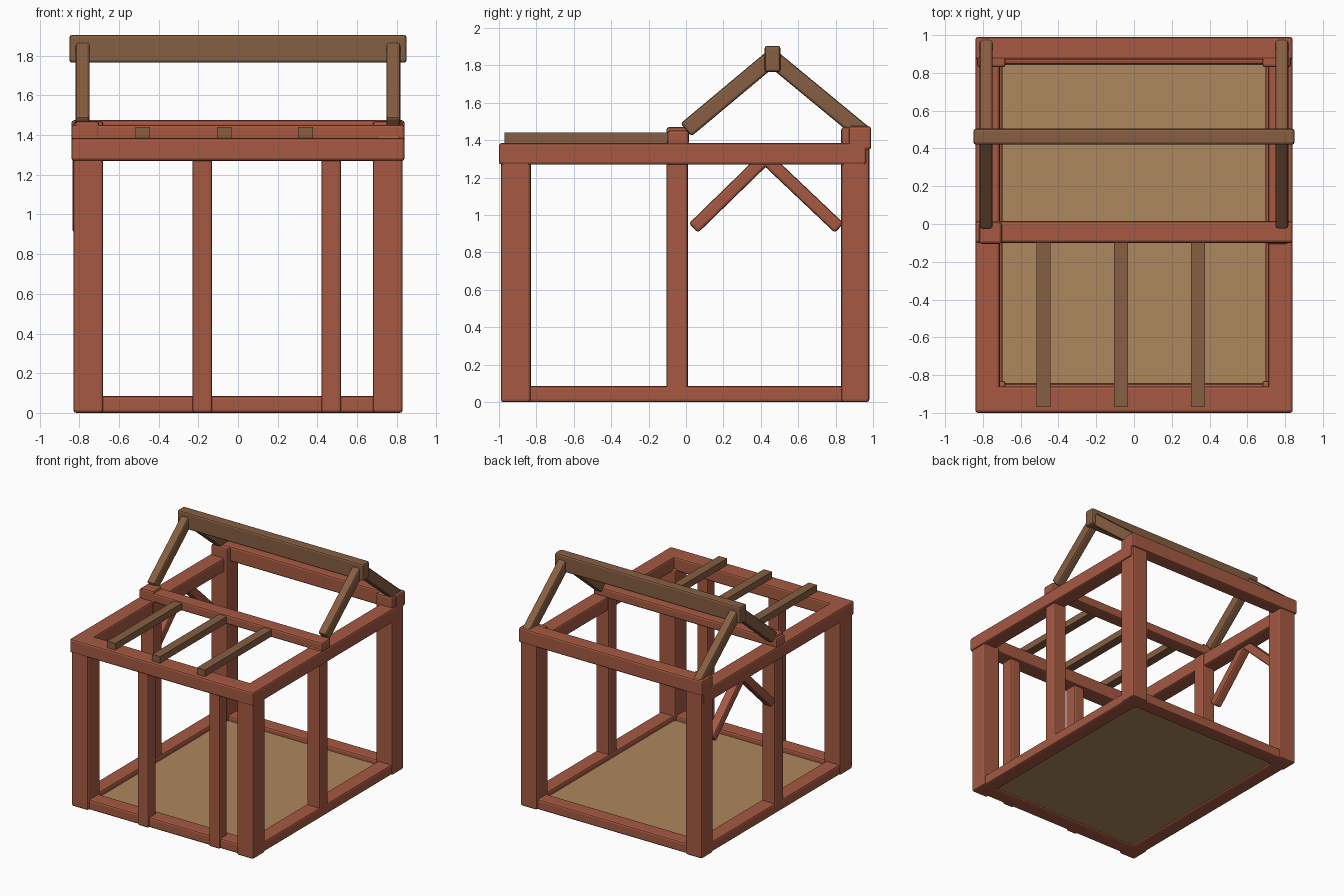
import bpy
from math import atan2, hypot
from mathutils import Vector

cube = bpy.data.objects.get("Cube")
if cube:
    bpy.data.objects.remove(cube, do_unlink=True)


def material(name, rgb):
    mat = bpy.data.materials.new(name)
    mat.use_nodes = True
    mat.diffuse_color = (*rgb, 1)
    mat.node_tree.nodes["Principled BSDF"].inputs["Base Color"].default_value = (*rgb, 1)
    return mat


RED = material("red timber", (0.38, 0.10, 0.055))
BROWN = material("brown timber", (0.24, 0.112, 0.054))
TAN = material("tan floor", (0.42, 0.242, 0.114))


def timber(name, x, y, z, mat, bevel=0.014, tilt=0):
    """Box between (low, high) limits on each axis, with softened edges."""
    lo, hi = (Vector(p) for p in zip(x, y, z))
    bpy.ops.mesh.primitive_cube_add(size=1, location=(lo + hi) / 2)
    obj = bpy.context.object
    obj.name = name
    obj.scale = hi - lo
    bpy.ops.object.transform_apply(location=False, rotation=False, scale=True)
    obj.rotation_euler.x = tilt
    obj.data.materials.append(mat)
    if bevel:
        mod = obj.modifiers.new("soft edges", "BEVEL")
        mod.width = bevel
        mod.segments = 2
    return obj


def sloped(name, x, start, end, thick, mat):
    """Timber running between two (y, z) points."""
    dy, dz = end[0] - start[0], end[1] - start[1]
    cy, cz = (start[0] + end[0]) / 2, (start[1] + end[1]) / 2
    half, t = hypot(dy, dz) / 2, thick / 2
    return timber(name, x, (cy - half, cy + half), (cz - t, cz + t), mat,
                  tilt=atan2(dz, dy))


def side_x(side, inner, outer):
    return tuple(sorted((side * inner, side * outer)))


# Floor panel
timber("floor", (-0.72, 0.72), (-0.87, 0.87), (0.015, 0.045), TAN, 0)

# Posts, rails, side beams and rafters on both sides
for side, label in ((1, "left"), (-1, "right")):
    post_x = side_x(side, 0.68, 0.83)
    timber(f"front_post_{label}", post_x, (-0.99, -0.83), (0, 1.29), RED)
    timber(f"back_post_{label}", post_x, (0.83, 0.98), (0, 1.47), RED)
    timber(f"middle_post_{label}", side_x(side, 0.70, 0.82), (-0.105, 0.01),
           (0, 1.40 if side > 0 else 1.47), RED)
    timber(f"side_rail_{label}", side_x(side, 0.695, 0.82), (-0.95, 0.95), (0, 0.085), RED)
    timber(f"side_beam_{label}", side_x(side, 0.71, 0.84), (-0.995, 0.965), (1.27, 1.385), RED)
    rafter_x = side_x(side, 0.748, 0.818)
    sloped(f"front_rafter_{label}", rafter_x, (0.0, 1.455), (0.46, 1.84), 0.09, BROWN)
    sloped(f"back_rafter_{label}", rafter_x, (0.963, 1.425), (0.46, 1.84), 0.09, BROWN)

# Cross rails and beams
timber("front_rail", (-0.8, 0.8), (-0.97, -0.845), (0, 0.085), RED)
timber("back_rail", (-0.8, 0.8), (0.845, 0.965), (0, 0.085), RED)
timber("front_beam", (-0.84, 0.84), (-1.0, -0.86), (1.27, 1.385), RED)
timber("middle_beam", (-0.84, 0.84), (-0.1, 0.015), (1.375, 1.452), RED)
timber("back_beam", (-0.84, 0.84), (0.87, 0.99), (1.35, 1.475), RED)
timber("ridge_beam", (-0.85, 0.85), (0.42, 0.505), (1.765, 1.905), BROWN)

# Front studs
for i, x in enumerate((-0.18, 0.47)):
    timber(f"front_stud_{i + 1}", (x - 0.05, x + 0.05), (-0.985, -0.88), (0, 1.29), RED)

# Roof joists
for i, x in enumerate((-0.48, -0.07, 0.34)):
    timber(f"joist_{i + 1}", (x - 0.037, x + 0.037), (-0.97, -0.08), (1.385, 1.44), BROWN, 0)

# Diagonal braces on one side
brace_x = (-0.835, -0.76)
sloped("brace_front", brace_x, (0.04, 0.93), (0.42, 1.30), 0.07, RED)
sloped("brace_back", brace_x, (0.82, 0.93), (0.43, 1.30), 0.07, RED)
